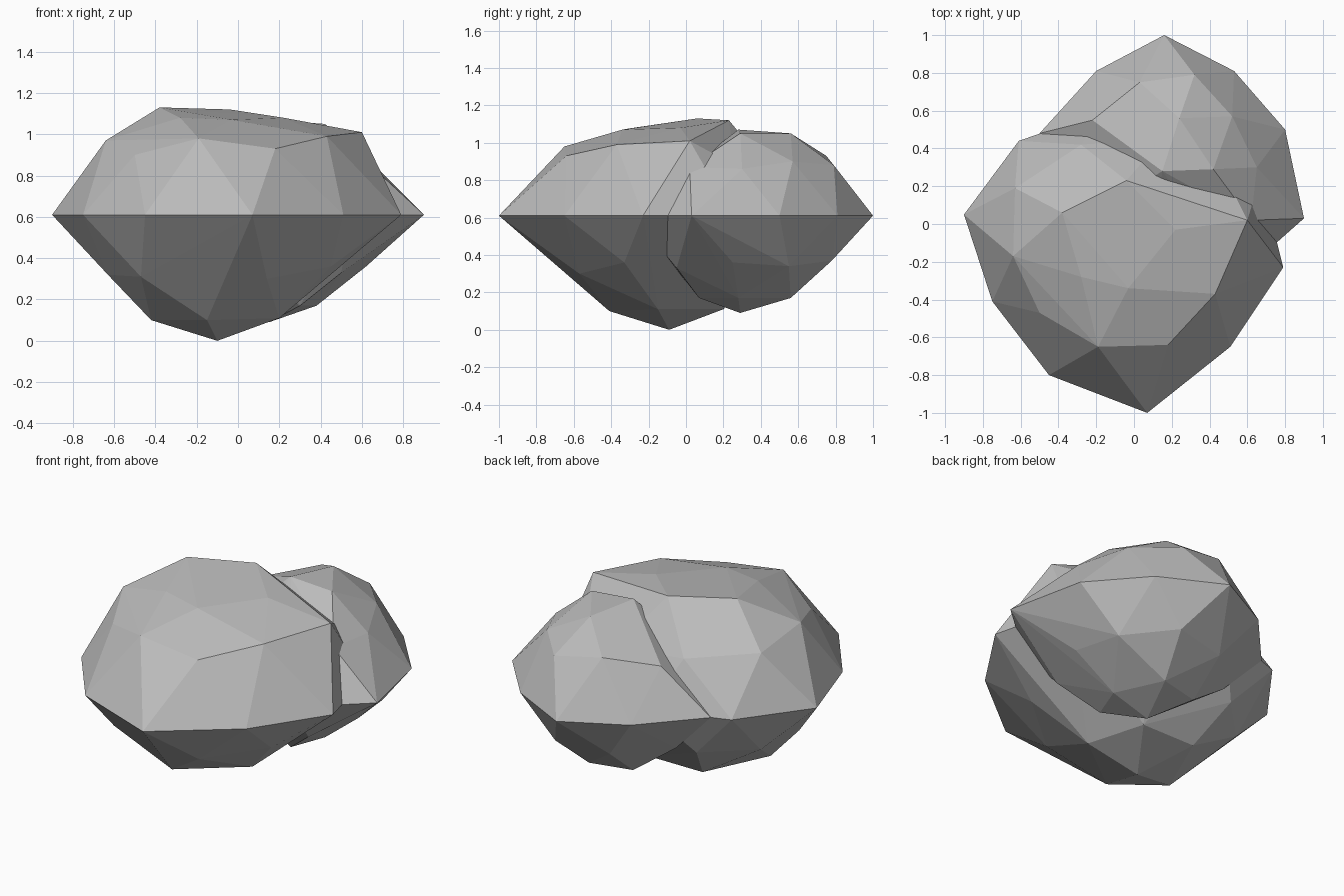
import bpy
import bmesh
from mathutils import Vector

UNIT = 0.01      # corner positions are given in hundredths
WAIST = 61       # both boulders share one level waist line

default_cube = bpy.data.objects.get("Cube")
if default_cube:
    bpy.data.objects.remove(default_cube, do_unlink=True)


def make_material(name, colour):
    """Plain single-colour material."""
    material = bpy.data.materials.new(name)
    material.use_nodes = True
    material.diffuse_color = colour
    shader = material.node_tree.nodes["Principled BSDF"]
    shader.inputs["Base Color"].default_value = colour
    shader.inputs["Roughness"].default_value = 0.9
    return material


def make_boulder(name, crown, waist, base, material):
    """Faceted stone: the hull of crown, level waist and base corners."""
    corners = crown + [(x, y, WAIST) for x, y in waist] + base
    bm = bmesh.new()
    for corner in corners:
        bm.verts.new(Vector(corner) * UNIT)
    bmesh.ops.convex_hull(bm, input=bm.verts)

    # Drop corners that ended up inside the stone
    loose = [vert for vert in bm.verts if not vert.link_faces]
    bmesh.ops.delete(bm, geom=loose, context="VERTS")
    bmesh.ops.recalc_face_normals(bm, faces=bm.faces)

    mesh = bpy.data.meshes.new(name)
    bm.to_mesh(mesh)
    bm.free()
    mesh.materials.append(material)
    for polygon in mesh.polygons:
        polygon.use_smooth = False
    boulder = bpy.data.objects.new(name, mesh)
    bpy.context.collection.objects.link(boulder)
    return boulder


stone_grey = make_material("stone grey", (0.5, 0.5, 0.5, 1))

# Large boulder at the front
make_boulder(
    "front_boulder",
    crown=[
        (-38, 6, 113), (-4, 23, 112), (22, -3, 108), (60, 2, 101),
        (-3, -34, 107), (-28, -28, 108), (43, -37, 99), (18, -64, 93),
        (-19, -65, 98), (-50, -47, 90), (-64, -17, 97), (-63, 19, 92),
        (-28, 42, 88), (15, 45, 85), (48, 26, 88),
    ],
    waist=[
        (-90, 5), (-75, -41), (-45, -80), (7, -100), (51, -65),
        (79, -23), (67, 25), (30, 50), (-15, 60), (-61, 44),
    ],
    base=[
        (-18, -64, 35), (14, -57, 30), (45, -33, 36), (-47, -50, 31),
        (-63, -17, 32), (-60, 15, 32), (-35, 40, 33), (30, 28, 33),
        (-42, -20, 10), (-15, -41, 10), (20, -15, 11), (-25, 20, 11),
        (10, 20, 11), (-10, -9, 0),
    ],
    material=stone_grey,
)

# Smaller boulder leaning against its back
make_boulder(
    "back_boulder",
    crown=[
        (24, 56, 105), (42, 29, 105), (15, 28, 107), (32, 79, 88),
        (52, 57, 90), (65, 30, 86), (62, 2, 87), (3, 75, 93),
        (-22, 55, 87),
    ],
    waist=[
        (90, 3), (80, 50), (53, 81), (16, 100), (-20, 81),
        (-50, 48), (-30, 0), (10, -20), (55, -28),
    ],
    base=[
        (62, 25, 36), (57, 55, 34), (32, 78, 37), (0, 72, 35),
        (-25, 45, 35), (50, -5, 33), (38, 28, 17), (25, 56, 17),
        (0, 50, 17), (30, 7, 17), (15, 29, 9),
    ],
    material=stone_grey,
)
